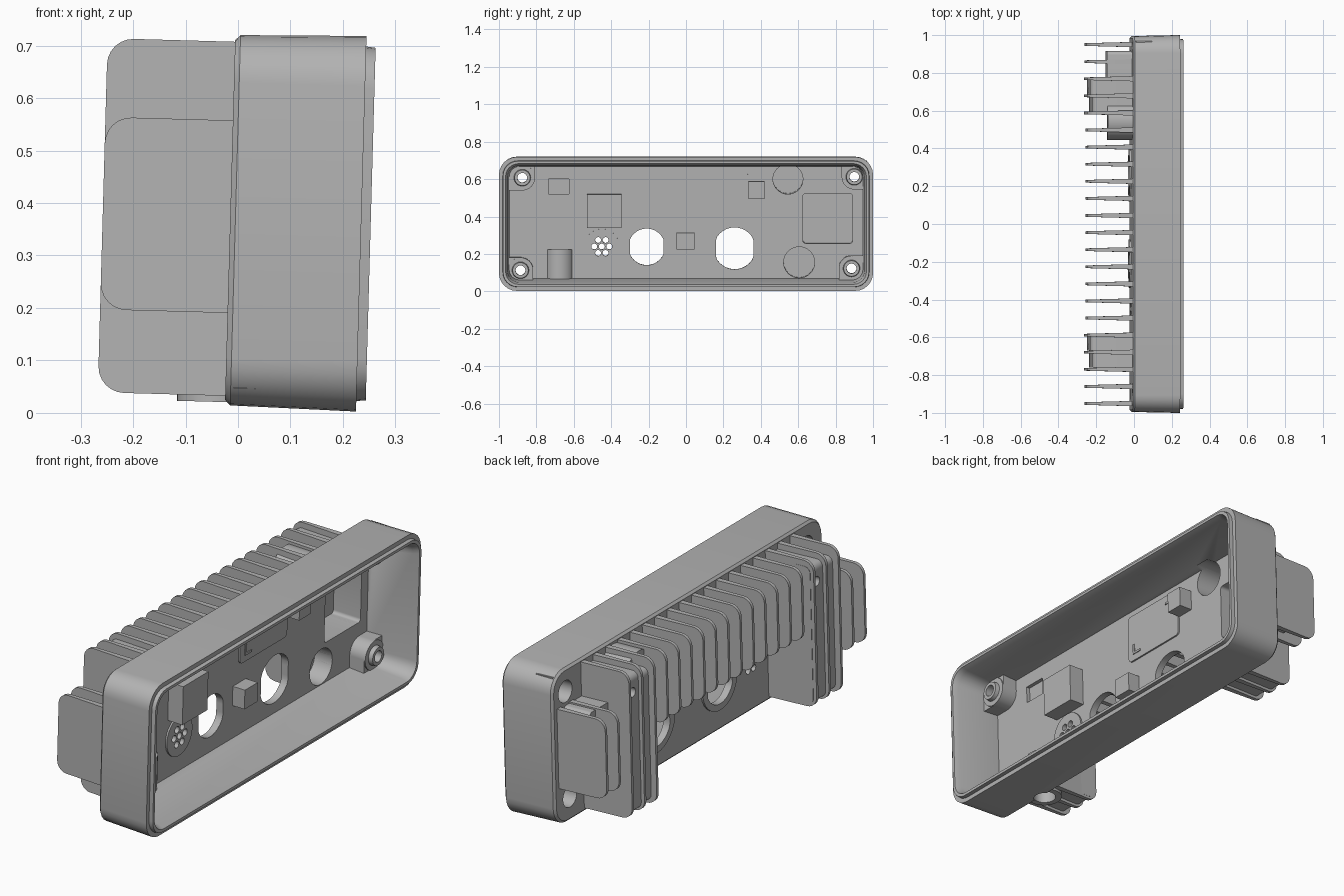
import bpy, bmesh, math
from mathutils import Matrix

cube = bpy.data.objects.get("Cube")
if cube:
    bpy.data.objects.remove(cube, do_unlink=True)

MID = 0.367          # height of the housing centre line
FLOOR = 0.01         # inner face of the back wall
TILT = (Matrix.Translation((0, 0, MID)) @ Matrix.Rotation(0.028, 4, 'Y')
        @ Matrix.Translation((0, 0, -MID)))

grey = bpy.data.materials.new("cast_grey")
grey.use_nodes = True
grey.diffuse_color = (0.45, 0.45, 0.45, 1)
grey.node_tree.nodes["Principled BSDF"].inputs["Base Color"].default_value = (0.45, 0.45, 0.45, 1)
parts = []


def add_loft(bm, loops):
    """Skin a row of equal loops and cap both ends."""
    rings = [[bm.verts.new(p) for p in loop] for loop in loops]
    n = len(rings[0])
    for a, b in zip(rings, rings[1:]):
        for i in range(n):
            j = (i + 1) % n
            bm.faces.new((a[i], a[j], b[j], b[i]))
    bm.faces.new(rings[0][::-1])
    bm.faces.new(rings[-1])


def make(name, *solids):
    bm = bmesh.new()
    for loops in solids:
        add_loft(bm, loops)
    bmesh.ops.recalc_face_normals(bm, faces=bm.faces)
    bm.transform(TILT)
    mesh = bpy.data.meshes.new(name)
    bm.to_mesh(mesh)
    bm.free()
    mesh.materials.append(grey)
    ob = bpy.data.objects.new(name, mesh)
    bpy.context.collection.objects.link(ob)
    parts.append(ob)
    return ob


def rrect(x, hy, hz, r, cy=0, cz=MID, n=6):
    """Rounded rectangle facing along x."""
    pts = []
    for k, (sy, sz) in enumerate(((1, 1), (-1, 1), (-1, -1), (1, -1))):
        for i in range(n + 1):
            a = math.pi / 2 * (k + i / n)
            pts.append((x, cy + sy * (hy - r) + r * math.cos(a),
                        cz + sz * (hz - r) + r * math.sin(a)))
    return pts


def turned(y, z, steps, flat=9, n=32):
    """Stepped cylinder along x from (x, radius) steps, with optional side flats."""
    loops = []
    for x, r in steps:
        ring = [(r * math.cos(2 * math.pi * i / n), r * math.sin(2 * math.pi * i / n)) for i in range(n)]
        loops.append([(x, y + max(-flat, min(flat, a)), z + b) for a, b in ring])
    return loops


def upright(x, y, r, z0, z1, n=32):
    ring = [(x + r * math.cos(2 * math.pi * i / n), y + r * math.sin(2 * math.pi * i / n)) for i in range(n)]
    return [[(a, b, z) for a, b in ring] for z in (z0, z1)]


def box(x0, x1, y0, y1, z0, z1):
    return [[(x, y0, z0), (x, y1, z0), (x, y1, z1), (x, y0, z1)] for x in (x0, x1)]


def fin(y, z0, z1, tip=-0.258, root_t=0.014, tip_t=0.007, r=0.05):
    """Plate across y, rounded at the outer corners and thinner at the tip."""
    root = -0.004
    prof = [(root, z0), (root, z1)]
    for base, cz in ((math.pi / 2, z1 - r), (math.pi, z0 + r)):
        for i in range(7):
            a = base + math.pi / 2 * i / 6
            prof.append((tip + r + r * math.cos(a), cz + r * math.sin(a)))
    loops = []
    for s in (-1, 1):
        loops.append([(x, y + s * (root_t + (tip_t - root_t) * (x - root) / (tip - root)), z)
                      for x, z in prof])
    return loops


# Open housing with a stepped rim
make("housing", [rrect(*p) for p in (
    (-0.015, 0.985, 0.343, 0.08), (-0.005, 0.995, 0.353, 0.09),
    (0.235, 1.0, 0.358, 0.095), (0.235, 0.98, 0.338, 0.08),
    (0.253, 0.978, 0.336, 0.078), (0.253, 0.965, 0.323, 0.07),
    (0.225, 0.955, 0.313, 0.065), (FLOOR, 0.94, 0.298, 0.05))])

# Corner screw bosses with webs into the corners
corners = ((-0.875, 0.61), (-0.885, 0.115), (0.9, 0.615), (0.885, 0.125))
for i, (y, z) in enumerate(corners):
    ys, zs = (0.975 if y > 0 else -0.975), (0.70 if z > MID else 0.034)
    b = 0.068
    y0, y1 = sorted((y, ys))
    z0, z1 = sorted((z, zs))
    make(f"screw_boss_{i}", turned(y, z, ((0, b), (0.09, b), (0.09, 0.045), (0.11, 0.042))))
    web = 0.085
    make(f"boss_web_side_{i}", box(0, web, y0, y1, z - b, z + b))
    make(f"boss_web_end_{i}", box(0, web, y - b, y + b, z0, z1))

# Pocket bodies standing out of the back wall
make("square_pocket", [rrect(x, 0.16, 0.16, 0.02, 0.755, 0.39) for x in (-0.148, 0)])
make("round_pocket", turned(0.545, 0.6, ((-0.148, 0.1), (0, 0.1))))
make("lower_round_pocket", turned(0.605, 0.155, ((-0.1, 0.1), (0, 0.1))))
make("cable_inlet", upright(-0.03, -0.675, 0.077, 0.02, 0.225))

# Collars and the perforated disc
openings = ((0.26, 0.23, 0.112, 0.1), (-0.21, 0.238, 0.098, 0.09))
for i, (y, z, r, flat) in enumerate(openings):
    make(f"opening_collar_{i}", turned(y, z, ((-0.024, r + 0.03), (-0.01, r + 0.03))))
make("grille_disc", turned(-0.45, 0.24, ((0, 0.094), (0.018, 0.094))))

# Cooling fins: short at the ends, full height beside them, upper half in the middle
for i in range(22):
    y = 0.95 - 0.0905 * i
    if i in (0, 1, 20, 21):
        span = (0.19, 0.557)
    elif i in (2, 3, 4, 17, 18, 19):
        span = (0.032, 0.707)
    else:
        span = (0.37, 0.707)
    make(f"cooling_fin_{i}", fin(y, *span))

# Screw columns between the full-height fins
for s, name in ((1, "back"), (-1, "front")):
    for k, (y, tip, top) in enumerate(((0.73, -0.242, 0.68), (0.64, -0.23, 0.66))):
        cy = y if s > 0 else -0.715 + 0.09 * (1 - k)
        make(f"{name}_column_{k}", fin(cy, 0.045, top, tip, 0.046, 0.046, 0.03))

# Cutter for all holes and recesses
holes = []
for y, z in corners:
    holes.append(turned(y, z, ((-0.1, 0.05), (0.055, 0.05), (0.055, 0.026), (0.2, 0.026))))
for y, z, r, flat in openings:
    holes.append(turned(y, z, ((-0.3, r), (0.1, r)), flat))
for i in range(7):
    a, d = math.pi / 3 * i, (0.04 if i < 6 else 0)
    holes.append(turned(-0.45 + d * math.cos(a), 0.24 + d * math.sin(a), ((-0.1, 0.016), (0.1, 0.016)), n=12))
for y in (0.73, -0.625):
    holes.append(turned(y, 0.6, ((-0.3, 0.022), (-0.17, 0.022)), n=16))
holes.append([rrect(x, 0.133, 0.133, 0.015, 0.758, 0.39) for x in (-0.13, 0.05)])
holes.append(turned(0.545, 0.6, ((-0.13, 0.08), (0.05, 0.08))))
holes.append(turned(0.605, 0.155, ((-0.08, 0.083), (0.05, 0.083))))
holes.append(box(-0.008, 0.05, -0.735, -0.625, 0.52, 0.60))
holes.append(upright(-0.03, -0.675, 0.05, -0.05, 0.1))
cutter = make("hole_cutter", *holes)
parts.remove(cutter)
cutter.hide_render = True

for ob in parts:
    mod = ob.modifiers.new("holes", 'BOOLEAN')
    mod.operation, mod.solver, mod.object = 'DIFFERENCE', 'EXACT', cutter
    bpy.context.view_layer.objects.active = ob
    bpy.ops.object.modifier_apply(modifier=mod.name)
bpy.data.objects.remove(cutter, do_unlink=True)

# Raised blocks and label plate on the inner wall
make("large_block", box(0, 0.085, -0.53, -0.345, 0.34, 0.52))
make("small_block", box(0, 0.072, -0.05, 0.045, 0.225, 0.315))
make("plate_block", box(0, 0.077, 0.335, 0.42, 0.495, 0.59))
make("label_plate", [rrect(x, 0.174, 0.115, 0.02, 0.16, 0.52) for x in (0, 0.018)])
for i, (y, z, s) in enumerate(((0.02, 0.435, 1), (0.3, 0.6, -1))):
    for k, (w, h) in enumerate(((0.05, 0.01), (0.01, 0.05))):
        y0, y1 = sorted((y, y + s * w))
        z0, z1 = sorted((z, z + s * h))
        make(f"corner_mark_{i}_{k}", box(0.01, 0.022, y0, y1, z0, z1))

# Smooth curved walls, keep edges sharp
bpy.ops.object.select_all(action='DESELECT')
for ob in parts:
    ob.select_set(True)
bpy.context.view_layer.objects.active = parts[0]
bpy.ops.object.shade_smooth_by_angle(angle=math.radians(35))
